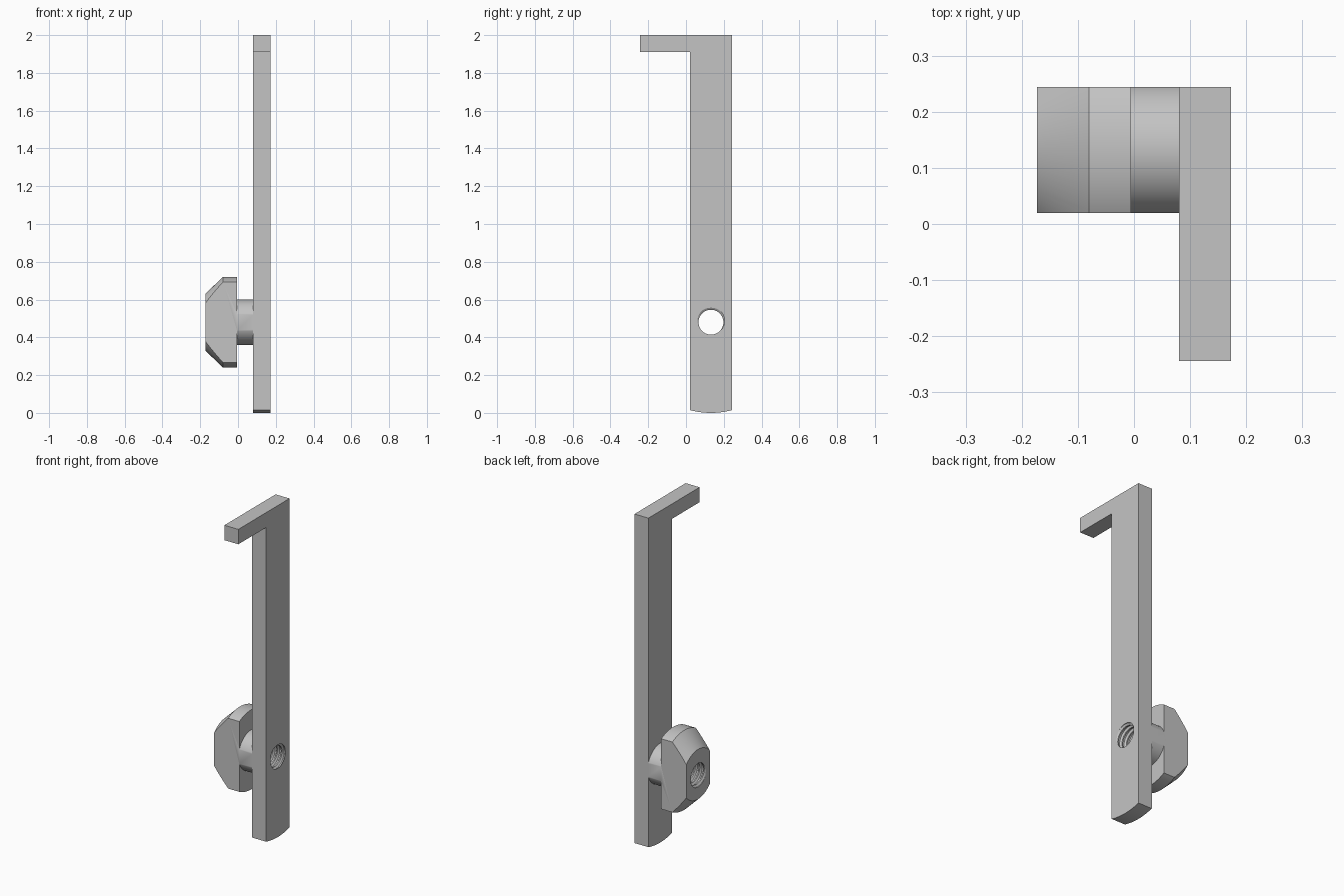
import bpy, bmesh, math
from mathutils import Matrix, Vector

if "Cube" in bpy.data.objects:
    bpy.data.objects.remove(bpy.data.objects["Cube"], do_unlink=True)

# Shared dimensions
BACK, INNER, FRONT = 0.244, 0.02, -0.244
BAR_X0, BAR_X1 = 0.08, 0.173
CY, CZ = (BACK + INNER) / 2, 0.48

metal = bpy.data.materials.new("plain grey metal")
metal.use_nodes = True
grey = (0.55, 0.55, 0.55, 1)
metal.diffuse_color = grey
metal.node_tree.nodes["Principled BSDF"].inputs["Base Color"].default_value = grey


def make_object(name, bm):
    bmesh.ops.recalc_face_normals(bm, faces=bm.faces[:])
    mesh = bpy.data.meshes.new(name)
    bm.to_mesh(mesh)
    bm.free()
    mesh.materials.append(metal)
    ob = bpy.data.objects.new(name, mesh)
    bpy.context.collection.objects.link(ob)
    return ob


def boolean(ob, tool, operation):
    mod = ob.modifiers.new(operation.lower(), "BOOLEAN")
    mod.operation, mod.object, mod.solver = operation, tool, "EXACT"


def smooth(ob):
    bpy.ops.object.select_all(action="DESELECT")
    ob.select_set(True)
    bpy.context.view_layer.objects.active = ob
    for mod in list(ob.modifiers):
        bpy.ops.object.modifier_apply(modifier=mod.name)
    bpy.ops.object.shade_smooth_by_angle(angle=math.radians(25))


# Hooked bar: side profile with a gently rounded foot, extruded along x
half, sag, steps = (BACK - INNER) / 2, 0.015, 16
profile = [(FRONT, 2.0), (FRONT, 1.91), (INNER, 1.91)]
for i in range(steps + 1):
    t = 2 * i / steps - 1
    profile.append((CY + half * t, sag * t * t))
profile.append((BACK, 2.0))
bm = bmesh.new()
face = bm.faces.new([bm.verts.new((BAR_X0, y, z)) for y, z in profile])
side = bmesh.ops.extrude_face_region(bm, geom=[face])["geom"]
bmesh.ops.translate(bm, verts=[v for v in side if isinstance(v, bmesh.types.BMVert)],
                    vec=(BAR_X1 - BAR_X0, 0, 0))
bar = make_object("hooked_bar", bm)

# Clamp nut: coned disc and neck, turned about the screw axis
outline = [(-0.173, 0), (-0.173, 0.15), (-0.08, 0.24), (-0.005, 0.24),
           (-0.005, 0.12), (BAR_X0, 0.12), (BAR_X0, 0)]
bm = bmesh.new()
pts = [bm.verts.new((x, CY, CZ + r)) for x, r in outline]
edges = [bm.edges.new(pair) for pair in zip(pts, pts[1:])]
bmesh.ops.spin(bm, geom=pts + edges, cent=(0, CY, CZ), axis=(1, 0, 0),
               angle=math.tau, steps=96, use_duplicate=False)
bmesh.ops.remove_doubles(bm, verts=bm.verts[:], dist=1e-5)
nut = make_object("clamp_nut", bm)

# Slab that trims the nut to the width of the bar
bm = bmesh.new()
bmesh.ops.create_cube(bm, size=1, matrix=Matrix.Translation((0, CY, CZ))
                      @ Matrix.Diagonal((1, BACK - INNER, 1, 1)))
slab = make_object("nut_trim_cutter", bm)

# Threaded hole: a helical screw shape used as a cutter
PITCH, SEGS, TURNS = 0.03, 40, 16
radii = [0.066, 0.066, 0.077, 0.077]
P = len(radii)
bm = bmesh.new()
grid = []
for i in range(P * TURNS + 1):
    row = []
    for j in range(SEGS):
        a = math.tau * j / SEGS
        x = -0.243 + PITCH * (i / P + j / SEGS)
        r = radii[i % P]
        row.append(bm.verts.new((x, CY + r * math.cos(a), CZ + r * math.sin(a))))
    grid.append(row)


def at(i, j):
    return grid[i][j] if j < SEGS else grid[i + P][0]


for i in range(P * TURNS):
    for j in range(SEGS):
        if j < SEGS - 1 or i + 1 + P <= P * TURNS:
            bm.faces.new((at(i, j), at(i, j + 1), at(i + 1, j + 1), at(i + 1, j)))
# Close both ragged ends with fans to the axis
for end in (-0.26, 0.28):
    rim = [e for e in bm.edges if e.is_boundary
           and (e.verts[0].co.x < 0) == (end < 0)]
    tip = bm.verts.new(Vector((end, CY, CZ)))
    for e in rim:
        bm.faces.new((e.verts[0], e.verts[1], tip))
bmesh.ops.triangulate(bm, faces=bm.faces[:])
screw = make_object("thread_cutter", bm)

boolean(nut, slab, "INTERSECT")
for part in (nut, bar):
    boolean(part, screw, "DIFFERENCE")
    smooth(part)

# Cutters are no longer needed
for tool in (slab, screw):
    bpy.data.objects.remove(tool, do_unlink=True)
